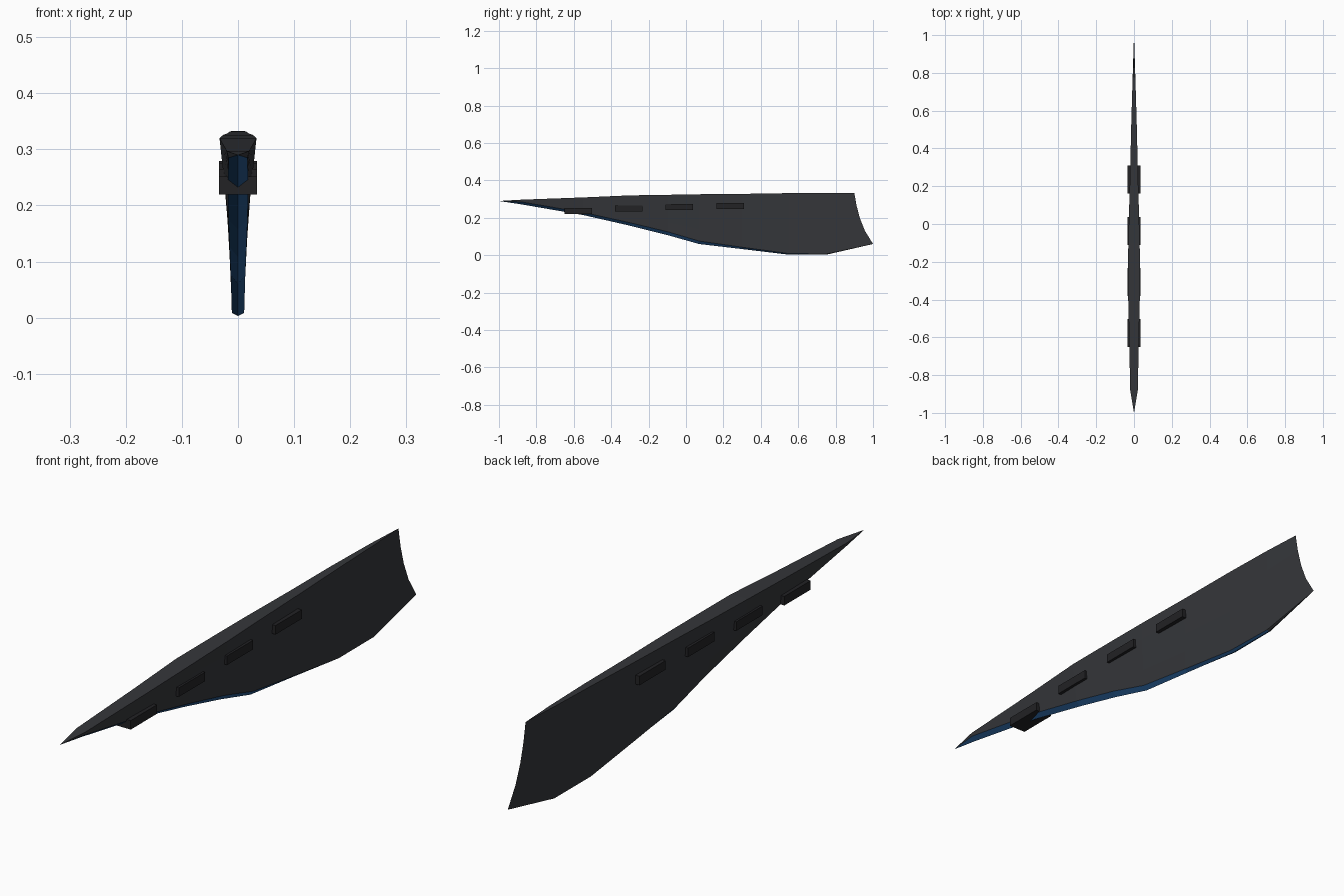
import bpy, bmesh

if "Cube" in bpy.data.objects:
    bpy.data.objects.remove(bpy.data.objects["Cube"])

def mat(name, col):
    m = bpy.data.materials.new(name)
    m.diffuse_color = (*col, 1)
    m.use_nodes = True
    m.node_tree.nodes["Principled BSDF"].inputs["Base Color"].default_value = m.diffuse_color
    return m

dark = mat("charcoal", (0.035, 0.037, 0.042))
black = mat("black", (0.016, 0.016, 0.018))
blue = mat("blue", (0.02, 0.1, 0.27))

# Blade stations: y, top z, top half width, keel z, chamfer height, bottom half width
stations = [
    (-1.0, 0.290, 0.0, 0.290, 0.0, 0.0),
    (-0.88, 0.297, 0.020, 0.272, 0.013, 0.017),
    (-0.55, 0.309, 0.027, 0.215, 0.014, 0.018),
    (-0.30, 0.320, 0.033, 0.158, 0.016, 0.017),
    (-0.10, 0.323, 0.030, 0.108, 0.018, 0.015),
    (0.07, 0.326, 0.026, 0.060, 0.016, 0.013),
    (0.30, 0.328, 0.020, 0.033, 0.010, 0.012),
    (0.55, 0.332, 0.014, 0.003, 0.006, 0.011),
    (0.75, 0.333, 0.008, 0.003, 0.004, 0.008),
]
# Concave trailing edge, bottom to top (y, z)
trailing = [(1.0, 0.06), (0.957, 0.13), (0.93, 0.197), (0.912, 0.265), (0.9, 0.333)]
rows = len(trailing)

def ring(keel, side):
    return [keel] + side + [(-x, y, z) for x, y, z in reversed(side)]

rings = []
for y, zt, wt, zb, ch, wb in stations:
    side = []
    for i in range(rows):
        t = i / (rows - 1)
        side.append((wb + (wt - wb) * t, y, zb + ch + (zt - zb - ch) * t))
    rings.append(ring((0, y, zb), side))
rings.append(ring((0, *trailing[0]), [(0, y, z) for y, z in trailing]))

# Blade body with blue leading edge
bm = bmesh.new()
loops = [[bm.verts.new(p) for p in r] for r in rings]
n = len(loops[0])
for s, (a, b) in enumerate(zip(loops, loops[1:])):
    for i in range(n):
        j = (i + 1) % n
        f = bm.faces.new((a[i], a[j], b[j], b[i]))
        f.material_index = 1 if i in (0, n - 1) and s < len(loops) - 2 else 0
bmesh.ops.remove_doubles(bm, verts=bm.verts, dist=1e-5)
bmesh.ops.dissolve_degenerate(bm, edges=bm.edges, dist=1e-5)
bmesh.ops.recalc_face_normals(bm, faces=bm.faces)
me = bpy.data.meshes.new("blade")
bm.to_mesh(me)
bm.free()
me.materials.append(dark)
me.materials.append(blue)
bpy.context.collection.objects.link(bpy.data.objects.new("blade", me))

# Row of side blocks passing through the blade
for k, (y, z) in enumerate([(-0.577, 0.236), (-0.307, 0.249), (-0.037, 0.259), (0.236, 0.263)]):
    bpy.ops.mesh.primitive_cube_add(size=1, location=(0, y, z))
    o = bpy.context.object
    o.name = f"side_block_{k + 1}"
    o.scale = (0.068, 0.147, 0.032)
    o.data.materials.append(black)
